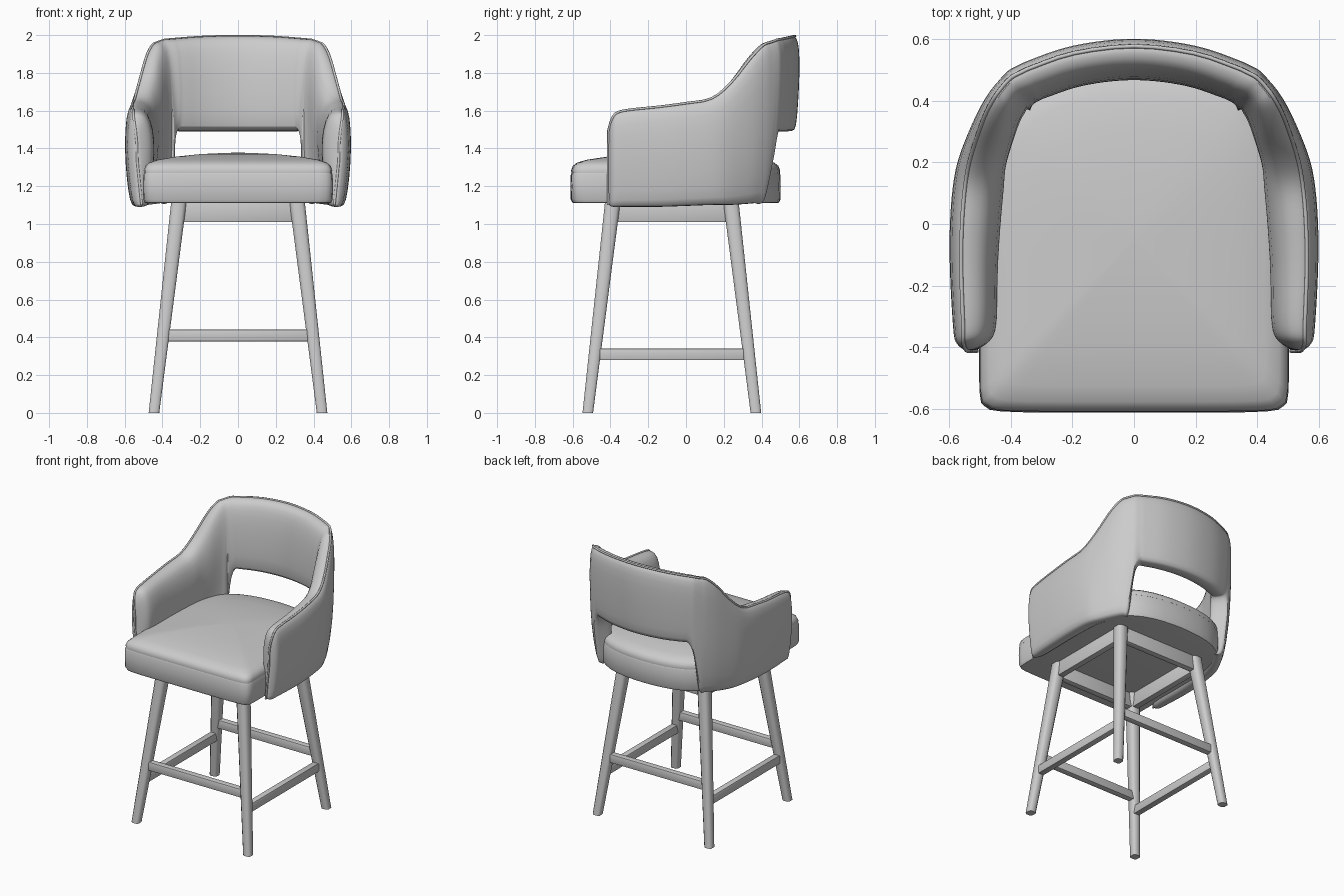
import bpy, bmesh, math
from mathutils import Vector

cube = bpy.data.objects.get("Cube")
if cube:
    bpy.data.objects.remove(cube)

grey = bpy.data.materials.new("warm_grey")
grey.use_nodes = True
COLOUR = (0.6, 0.6, 0.6, 1)
grey.diffuse_color = COLOUR
grey.node_tree.nodes["Principled BSDF"].inputs["Base Color"].default_value = COLOUR


def add_object(name, bm, subdiv=0, angle=40):
    bmesh.ops.recalc_face_normals(bm, faces=bm.faces)
    mesh = bpy.data.meshes.new(name)
    bm.to_mesh(mesh)
    bm.free()
    mesh.materials.append(grey)
    ob = bpy.data.objects.new(name, mesh)
    bpy.context.collection.objects.link(ob)
    if subdiv:
        mod = ob.modifiers.new("smooth", "SUBSURF")
        mod.levels = mod.render_levels = subdiv
    bpy.ops.object.select_all(action="DESELECT")
    ob.select_set(True)
    bpy.context.view_layer.objects.active = ob
    bpy.ops.object.shade_smooth_by_angle(angle=math.radians(angle))
    return ob


def loft(name, rings, **kw):
    """Skin closed rings of points and cap both ends."""
    bm = bmesh.new()
    rows = [[bm.verts.new(p) for p in ring] for ring in rings]
    n = len(rows[0])
    for a, b in zip(rows, rows[1:]):
        for i in range(n):
            j = (i + 1) % n
            bm.faces.new((a[i], a[j], b[j], b[i]))
    bm.faces.new(rows[0])
    bm.faces.new(rows[-1])
    return add_object(name, bm, **kw)


def spline(pts, steps):
    """Catmull-Rom resampling of a list of vectors."""
    out = []
    for i in range(len(pts) - 1):
        a, b, c, d = (pts[max(0, min(len(pts) - 1, i + k))] for k in (-1, 0, 1, 2))
        for s in range(steps):
            t = s / steps
            out.append(0.5 * (2 * b + (c - a) * t + (2 * a - 5 * b + 4 * c - d) * t ** 2
                              + (3 * b - a - 3 * c + d) * t ** 3))
    return out + [pts[-1]]


# Wrap-around shell: outer x, y, bottom z, top z, thickness from arm to back centre
half = [Vector(s) for s in (
    (0.55, -0.41, 1.10, 1.50, 0.03),
    (0.58, -0.385, 1.09, 1.575, 0.11),
    (0.59, -0.33, 1.09, 1.605, 0.15),
    (0.60, -0.15, 1.09, 1.625, 0.165),
    (0.60, 0.0, 1.095, 1.645, 0.175),
    (0.588, 0.14, 1.10, 1.67, 0.175),
    (0.562, 0.25, 1.10, 1.755, 0.16),
    (0.52, 0.36, 1.105, 1.885, 0.15),
    (0.48, 0.43, 1.11, 1.955, 0.14),
    (0.45, 0.468, 1.115, 1.97, 0.135),
    (0.43, 0.488, 1.27, 1.975, 0.13),
    (0.41, 0.505, 1.42, 1.98, 0.13),
    (0.38, 0.52, 1.485, 1.982, 0.13),
    (0.34, 0.538, 1.49, 1.985, 0.13),
    (0.20, 0.585, 1.49, 1.995, 0.13),
    (0.0, 0.608, 1.49, 2.0, 0.13))]
mirrored = []
for s in reversed(half[:-1]):
    m = s.copy()
    m[0] = -m[0]
    mirrored.append(m)
stations = spline(half + mirrored, 3)

# Wall section: fraction across the thickness, fraction of the height
section = [(0.15, 0), (0.03, 0.03), (0, 0.3), (0, 0.6), (0.05, 0.88), (0.17, 0.975),
           (0.3, 1), (0.55, 0.985), (0.75, 0.94), (0.92, 0.8), (1, 0.55),
           (0.98, 0.2), (0.88, 0.03), (0.6, 0)]


def wall_point(s, t, h):
    x, y, low, top, thick = s
    z = low + (top - low) * h
    n = Vector((-math.copysign(abs(x / 0.6) ** 1.5, x), -(max(y, 0) / 0.6) ** 1.5, 0)).normalized()
    back = max(0, min(1, (y - 0.2) / 0.3))
    lean = 0.1 * max(0, 1.35 - z) + 0.05 * back * max(0, 1.9 - z)
    if low < 1.2 and h < 0.25 and t > 0.5:
        t *= 0.75
    return Vector((x, y, z)) + n * (t * thick + lean)


loft("backrest_shell", [[wall_point(s, t, h) for t, h in section] for s in stations],
     subdiv=1, angle=60)

# Piping along the rim and down both arm fronts
rim = [wall_point(s, 0.24, 0.99) for s in stations]
first, last = ([wall_point(stations[i], 0.5, k / 5) + Vector((0, -0.002, 0)) for k in range(5)]
               for i in (0, -1))
path = first + rim + last[::-1]
curve = bpy.data.curves.new("piping", "CURVE")
curve.dimensions = "3D"
curve.bevel_depth = 0.007
curve.bevel_resolution = 1
curve.use_fill_caps = True
poly = curve.splines.new("POLY")
poly.points.add(len(path) - 1)
for p, co in zip(poly.points, path):
    p.co = (*co, 1)
curve.materials.append(grey)
bpy.context.collection.objects.link(bpy.data.objects.new("piping", curve))

# Seat: rounded plan outline lofted up into a domed cushion
side = [Vector(p) for p in ((0, -0.61), (0.25, -0.61), (0.43, -0.606), (0.482, -0.59),
                            (0.5, -0.54), (0.5, -0.3), (0.5, 0), (0.48, 0.2),
                            (0.42, 0.36), (0.3, 0.45), (0.15, 0.49), (0, 0.5))]
right = spline(side, 2)
outline = right + [Vector((-p.x, p.y)) for p in reversed(right[1:-1])]


def seat_rings(levels):
    return [[(p.x * k, (p.y + 0.05) * k - 0.05, z) for p in outline] for k, z in levels]


loft("seat_base", seat_rings([(0.95, 1.11), (0.985, 1.113), (1, 1.13), (1.003, 1.2),
                              (1, 1.26), (0.992, 1.272), (0.97, 1.274)]), angle=50)
loft("seat_cushion", seat_rings([(0.97, 1.265), (0.994, 1.27), (0.996, 1.285), (0.98, 1.308),
                                 (0.94, 1.325), (0.85, 1.34), (0.65, 1.357),
                                 (0.4, 1.37), (0.15, 1.376), (0.02, 1.378)]), angle=50)

# Splayed legs with chamfered corners
MID_Y = -0.075
FOOT, HEAD, LEG_TOP = 0.445, 0.312, 1.125


def leg_centre(z):
    return FOOT + (HEAD - FOOT) * z / LEG_TOP


def chamfered(cx, cy, z, r):
    c = r * 0.6
    return [(cx + a, cy + b, z) for a, b in ((r, -c), (r, c), (c, r), (-c, r),
                                             (-r, c), (-r, -c), (-c, -r), (c, -r))]


for sx, xname in ((1, "left"), (-1, "right")):
    for sy, yname in ((-1, "front"), (1, "back")):
        loft(f"{yname}_{xname}_leg",
             [chamfered(sx * leg_centre(z), MID_Y + sy * leg_centre(z), z, r)
              for z, r in ((0, 0.028), (LEG_TOP, 0.041))], angle=50)


def rail(name, centre, size):
    bm = bmesh.new()
    bmesh.ops.create_cube(bm, size=1)
    bmesh.ops.scale(bm, vec=size, verts=bm.verts)
    bmesh.ops.translate(bm, vec=centre, verts=bm.verts)
    bmesh.ops.bevel(bm, geom=bm.edges[:], offset=0.006, segments=2, affect="EDGES", profile=0.5)
    add_object(name, bm)


# Apron rails under the seat and stretchers between the legs
for kind, z_long, z_side, high, wide in (("apron", 1.065, 1.065, 0.11, 0.045),
                                         ("stretcher", 0.41, 0.31, 0.062, 0.045)):
    for sign, yname, xname in ((-1, "front", "right"), (1, "back", "left")):
        d = leg_centre(z_long)
        rail(f"{yname}_{kind}", (0, MID_Y + sign * d, z_long), (2 * d - 0.03, wide, high))
        d = leg_centre(z_side)
        rail(f"{xname}_{kind}", (sign * d, MID_Y, z_side), (wide, 2 * d - 0.03, high))
